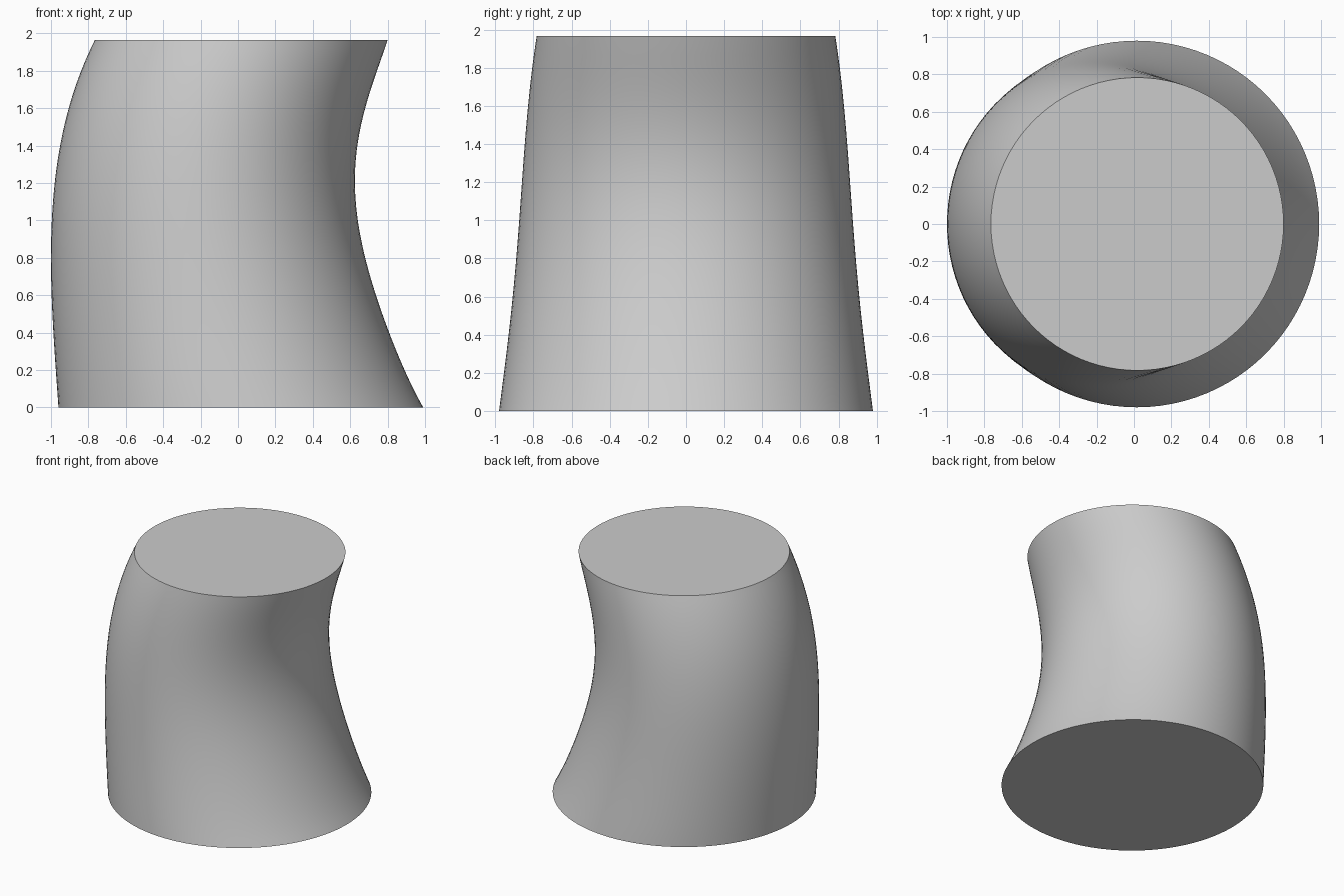
import bpy, bmesh, math

SEGMENTS, RINGS = 96, 40

# Sections of the trunk: height, right edge, left edge, half depth
SECTIONS = [
    (0.0, -0.96, 0.99, 0.98),
    (0.4, -0.987, 0.808, 0.93),
    (0.8, -1.0, 0.68, 0.89),
    (1.2, -0.98, 0.625, 0.86),
    (1.6, -0.905, 0.68, 0.828),
    (1.965, -0.765, 0.80, 0.783),
]


def blend(z, column):
    """Smooth polynomial through one column of the sections."""
    total = 0
    for a in SECTIONS:
        term = a[column]
        for b in SECTIONS:
            if b is not a:
                term *= (z - b[0]) / (a[0] - b[0])
        total += term
    return total


def make_material(name, colour):
    mat = bpy.data.materials.new(name)
    mat.use_nodes = True
    mat.diffuse_color = colour
    mat.node_tree.nodes["Principled BSDF"].inputs["Base Color"].default_value = colour
    return mat


cube = bpy.data.objects.get("Cube")
if cube:
    bpy.data.objects.remove(cube, do_unlink=True)

# Loft the bent, tapering body from stacked rings
bm = bmesh.new()
rings = []
height = SECTIONS[-1][0]
for i in range(RINGS + 1):
    z = height * i / RINGS
    x_min, x_max, depth = (blend(z, c) for c in (1, 2, 3))
    centre, width = (x_min + x_max) / 2, (x_max - x_min) / 2
    ring = []
    for j in range(SEGMENTS):
        a = math.tau * j / SEGMENTS
        ring.append(bm.verts.new((centre + width * math.cos(a), depth * math.sin(a), z)))
    rings.append(ring)

for low, high in zip(rings, rings[1:]):
    for j in range(SEGMENTS):
        k = (j + 1) % SEGMENTS
        bm.faces.new((low[j], low[k], high[k], high[j]))

# Flat end caps
bm.faces.new(rings[0][::-1])
bm.faces.new(rings[-1])

mesh = bpy.data.meshes.new("bent_column")
bm.to_mesh(mesh)
bm.free()
mesh.materials.append(make_material("light grey", (0.6, 0.6, 0.6, 1)))
column = bpy.data.objects.new("bent_column", mesh)
bpy.context.collection.objects.link(column)

# Smooth sides with crisp rims
bpy.context.view_layer.objects.active = column
column.select_set(True)
bpy.ops.object.shade_smooth_by_angle(angle=math.radians(40))
